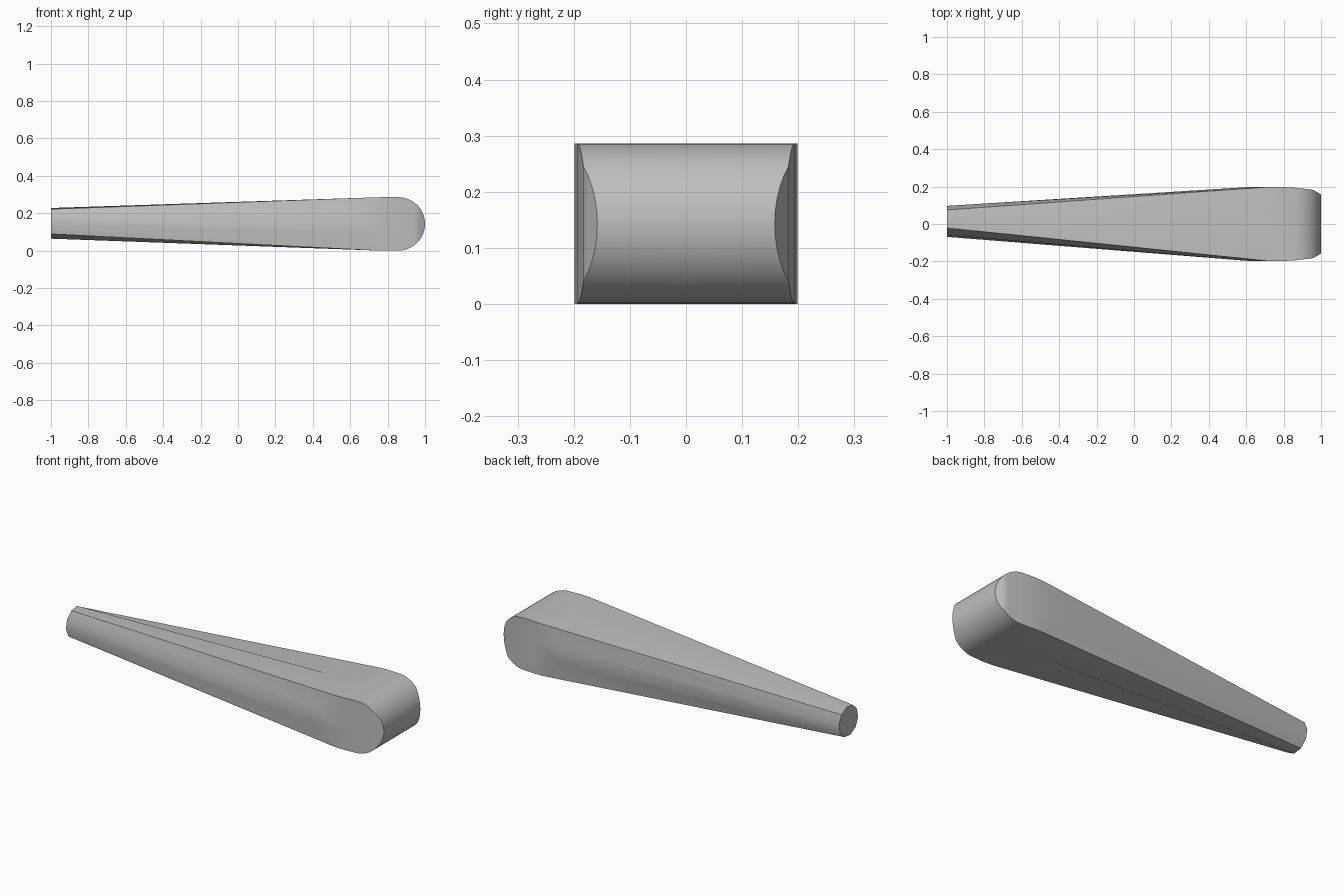
import bpy
import bmesh
from math import sin, cos, radians, sqrt

cube = bpy.data.objects.get("Cube")
if cube:
    bpy.data.objects.remove(cube)

grey = bpy.data.materials.new("plain grey")
grey.use_nodes = True
colour = (0.52, 0.52, 0.52, 1)
grey.diffuse_color = colour
grey.node_tree.nodes["Principled BSDF"].inputs["Base Color"].default_value = colour

SIDES = 10
CORNERS = (1, 3, 6, 8)      # ring positions that run along the long edges
MID_Z = 0.143
RADIUS = 0.143              # rounding of the wide end
OUTLINE = [(0.72, 0.198), (0.78, 0.199), (0.86, 0.194), (0.957, 0.183), (1.0, 0.158)]


def half_width(x):
    for (x0, w0), (x1, w1) in zip(OUTLINE, OUTLINE[1:]):
        if x <= x1:
            return w0 + (w1 - w0) * (x - x0) / (x1 - x0)
    return OUTLINE[-1][1]


def round_ring(x):
    """Ten-sided narrow end, slightly turned about its axis."""
    ring = []
    for i in range(SIDES):
        a = radians(7 + 36 * i)
        ring.append((x, 0.014 + 0.0835 * cos(a), 0.146 + 0.0835 * sin(a)))
    return ring


def box_ring(x, w, h, side_x=None):
    """Rectangular section with the same ten positions."""
    sx = x if side_x is None else side_x
    t = h / 3
    points = [(sx, w, t), (x, w, h), (x, 0, h), (x, -w, h), (sx, -w, t),
              (sx, -w, -t), (x, -w, -h), (x, 0, -h), (x, w, -h), (sx, w, -t)]
    return [(px, py, MID_Z + pz) for px, py, pz in points]


# Sections from the narrow end to the rounded wide end
rings = [round_ring(-1), box_ring(0.72, 0.198, 0.1415, 0.62)]
stations = [0.78] + [1 - RADIUS + RADIUS * sin(radians(a)) for a in range(0, 91, 9)]
for x in stations:
    d = max(0, x - (1 - RADIUS))
    rings.append(box_ring(x, half_width(x), sqrt(max(0, RADIUS ** 2 - d ** 2))))

bm = bmesh.new()
loops = [[bm.verts.new(p) for p in ring] for ring in rings]
bm.faces.new(loops[0])
for a, b in zip(loops, loops[1:]):
    for i in range(SIDES):
        j = (i + 1) % SIDES
        bm.faces.new((a[i], a[j], b[j], b[i]))

# Smooth surfaces with crisp long edges and a crisp end cap
for f in bm.faces:
    f.smooth = True
for a, b in zip(loops, loops[1:]):
    for i in CORNERS:
        bm.edges.get((a[i], b[i])).smooth = False
for i in range(SIDES):
    bm.edges.get((loops[0][i], loops[0][(i + 1) % SIDES])).smooth = False

bmesh.ops.remove_doubles(bm, verts=bm.verts[:], dist=0.0005)
bmesh.ops.recalc_face_normals(bm, faces=bm.faces[:])
mesh = bpy.data.meshes.new("tapered_arm")
bm.to_mesh(mesh)
bm.free()
mesh.materials.append(grey)
arm = bpy.data.objects.new("tapered_arm", mesh)
bpy.context.collection.objects.link(arm)
